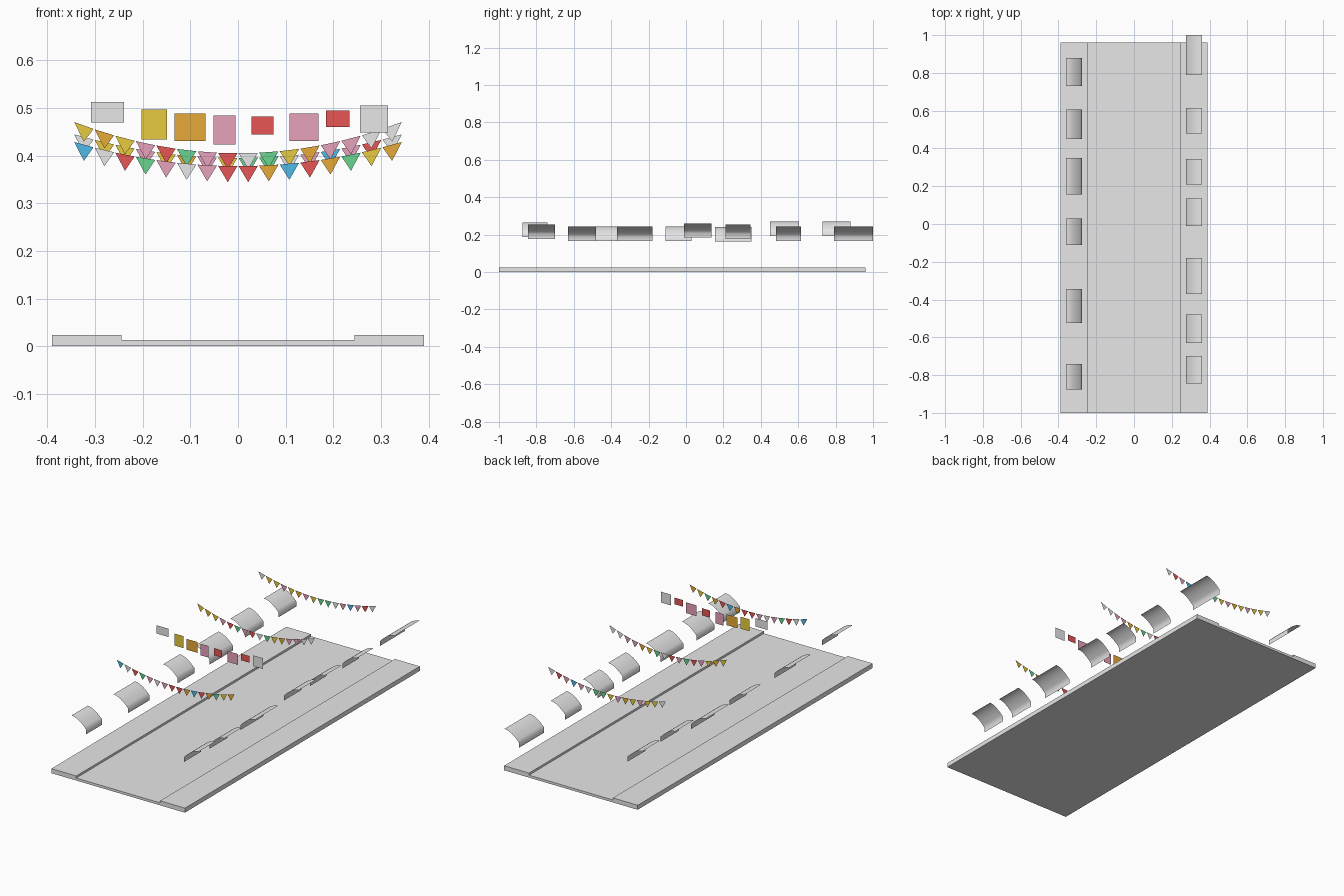
import bpy
import bmesh

cube = bpy.data.objects.get("Cube")
if cube:
    bpy.data.objects.remove(cube, do_unlink=True)


def material(name, colour):
    mat = bpy.data.materials.new(name)
    mat.use_nodes = True
    mat.diffuse_color = (*colour, 1)
    bsdf = next(n for n in mat.node_tree.nodes if n.type == 'BSDF_PRINCIPLED')
    bsdf.inputs["Base Color"].default_value = (*colour, 1)
    return mat


# One letter per cloth colour
MATS = {
    "w": material("pale_grey", (0.8, 0.8, 0.8)),
    "r": material("red", (0.8, 0.09, 0.09)),
    "y": material("yellow", (0.8, 0.6, 0.05)),
    "o": material("orange", (0.8, 0.4, 0.04)),
    "p": material("pink", (0.8, 0.36, 0.5)),
    "g": material("green", (0.14, 0.66, 0.28)),
    "b": material("blue", (0.08, 0.48, 0.8)),
}
KEYS = list(MATS)


def finish(name, bm, keys):
    mesh = bpy.data.meshes.new(name)
    bm.to_mesh(mesh)
    bm.free()
    for key in keys:
        mesh.materials.append(MATS[key])
    obj = bpy.data.objects.new(name, mesh)
    bpy.context.collection.objects.link(obj)
    return obj


def face(bm, points, index=0):
    f = bm.faces.new([bm.verts.new(p) for p in points])
    f.material_index = index
    return f


def box(name, x0, x1, y0, y1, height):
    bm = bmesh.new()
    base = face(bm, [(x0, y0, 0), (x0, y1, 0), (x1, y1, 0), (x1, y0, 0)])
    top = bmesh.ops.extrude_face_region(bm, geom=[base], use_keep_orig=True)
    for v in top["geom"]:
        if isinstance(v, bmesh.types.BMVert):
            v.co.z = height
    bmesh.ops.recalc_face_normals(bm, faces=bm.faces[:])
    finish(name, bm, "w")


# Street slab with a raised pavement on each side
FRONT, BACK, KERB, EDGE = -1.0, 0.96, 0.245, 0.39
box("road", -KERB, KERB, FRONT, BACK, 0.013)
box("left_pavement", KERB, EDGE, FRONT, BACK, 0.024)
box("right_pavement", -EDGE, -KERB, FRONT, BACK, 0.024)


# Awnings: open curved sheets with a short hanging front
def awning(name, side, y0, y1, top):
    bm = bmesh.new()
    steps = 8
    wall, depth, drop, hang = 0.36, 0.085, 0.051, 0.026
    profile = [(side * (wall - depth * i / steps), top - drop * (i / steps) ** 1.8)
               for i in range(steps + 1)]
    profile.append((profile[-1][0], profile[-1][1] - hang))
    rows = [(bm.verts.new((x, y0, z)), bm.verts.new((x, y1, z))) for x, z in profile]
    for a, b in zip(rows, rows[1:]):
        quad = (a[0], b[0], b[1], a[1])
        f = bm.faces.new(quad if side < 0 else quad[::-1])
        f.smooth = True
    bm.edges.ensure_lookup_table()
    for e in bm.edges:
        if e.is_manifold and e.calc_face_angle(0) > 0.35:
            e.smooth = False
    finish(name, bm, "w")


AWNINGS = {
    -1: [(-0.875, -0.74, 0.265), (-0.525, -0.345, 0.243), (-0.11, 0.03, 0.243),
         (0.155, 0.35, 0.24), (0.45, 0.605, 0.27), (0.73, 0.88, 0.27)],
    1: [(-0.845, -0.70, 0.254), (-0.63, -0.48, 0.243), (-0.37, -0.18, 0.243),
        (-0.01, 0.135, 0.26), (0.21, 0.345, 0.254), (0.48, 0.615, 0.243),
        (0.79, 1.0, 0.242)],
}
for side, items in AWNINGS.items():
    for n, (y0, y1, top) in enumerate(items, 1):
        awning(f"{'left' if side > 0 else 'right'}_awning_{n}", side, y0, y1, top)


# Bunting: triangles hung along a sagging line
def bunting(name, y, low, sag, colours):
    bm = bmesh.new()
    span = 0.345
    pitch = 2 * span / len(colours)

    def line(x):
        return low + sag * (x / span) ** 2

    for i, key in enumerate(colours):
        x = -span + pitch * (i + 0.5)
        h = pitch * 0.47
        tip = (line(x - h) + line(x + h)) / 2 - 0.034
        face(bm, [(x - h, y, line(x - h)), (x, y, tip), (x + h, y, line(x + h))],
             KEYS.index(key))
    finish(name, bm, KEYS)


bunting("front_bunting", -0.52, 0.378, 0.051, "bwrgpwprrobrogyo")
bunting("middle_bunting", 0.15, 0.405, 0.066, "yoyprgprwgyoppww")
bunting("back_bunting", 0.66, 0.395, 0.05, "wyypyopyggwpbprw")

# Laundry: flat cloths in a row across the street
LAUNDRY = [
    ("w", -0.308, -0.239, 0.469, 0.513), ("y", -0.202, -0.149, 0.434, 0.497),
    ("o", -0.133, -0.068, 0.431, 0.488), ("p", -0.051, -0.005, 0.423, 0.484),
    ("r", 0.028, 0.075, 0.444, 0.482), ("p", 0.108, 0.169, 0.431, 0.488),
    ("r", 0.185, 0.234, 0.460, 0.495), ("w", 0.256, 0.315, 0.448, 0.505),
]
for n, (key, x0, x1, z0, z1) in enumerate(LAUNDRY, 1):
    bm = bmesh.new()
    y = -0.24
    face(bm, [(x0, y, z0), (x1, y, z0), (x1, y, z1), (x0, y, z1)])
    finish(f"laundry_cloth_{n}", bm, key)
